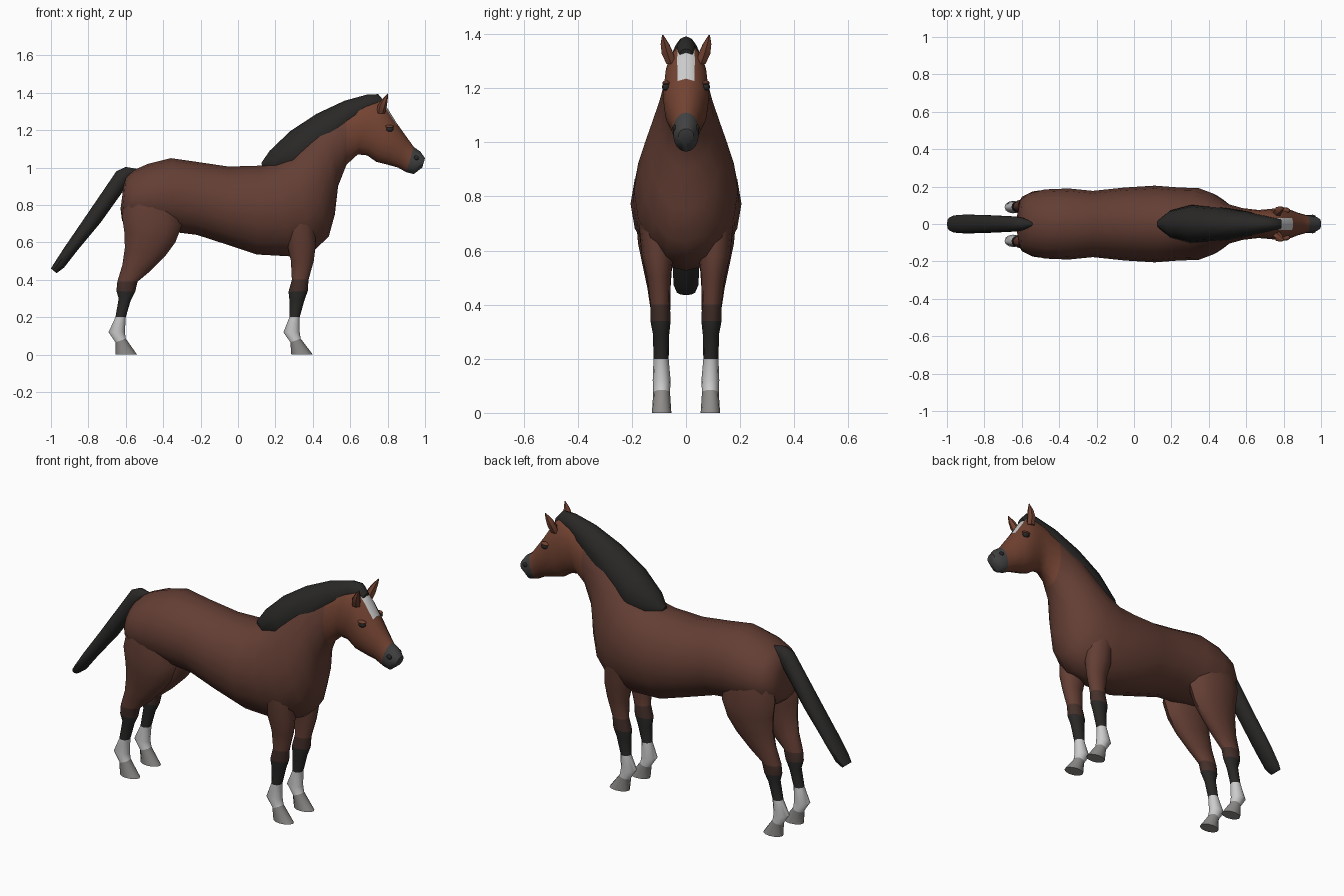
import bpy, bmesh
from math import sin, cos, pi, radians
from mathutils import Vector


def mat(name, *rgb):
    m = bpy.data.materials.new(name)
    m.diffuse_color = (*rgb, 1)
    return m


coat = mat("coat", 0.125, 0.048, 0.034)
face = mat("face_coat", 0.17, 0.056, 0.032)
shade = mat("dark_coat", 0.06, 0.03, 0.024)
black = mat("black_hair", 0.022, 0.021, 0.02)
grey = mat("muzzle_grey", 0.055, 0.055, 0.055)
white = mat("white", 0.6, 0.6, 0.6)
horn = mat("hoof_grey", 0.27, 0.26, 0.25)


def finish(name, bm, mats, mirror=False, angle=50):
    bmesh.ops.recalc_face_normals(bm, faces=bm.faces[:])
    me = bpy.data.meshes.new(name)
    bm.to_mesh(me)
    bm.free()
    for m in mats:
        me.materials.append(m)
    for p in me.polygons:
        p.use_smooth = True
    me.set_sharp_from_angle(angle=radians(angle))
    ob = bpy.data.objects.new(name, me)
    bpy.context.collection.objects.link(ob)
    if mirror:
        mod = ob.modifiers.new("mirror", "MIRROR")
        mod.use_axis = (False, True, False)
        mod.use_mirror_merge = False
    return ob


def loft(name, sections, mats, spans=None, n=16, mirror=False, belly=1.0, patch=None):
    """Section: (x, z) of one end, (x, z) of the other, half width, y centre."""
    bm = bmesh.new()
    rings = []
    for s in sections:
        xa, za, xb, zb, w = s[:5]
        yc = s[5] if len(s) > 5 else 0
        c = Vector(((xa + xb) / 2, yc, (za + zb) / 2))
        u = Vector(((xa - xb) / 2, 0, (za - zb) / 2))
        if belly < 1:            # half profile: second end marks the widest line
            c, u = Vector((xb, yc, zb)), u * 2
        ring = []
        for i in range(n):
            a = 2 * pi * i / n
            k = cos(a) if cos(a) > 0 else cos(a) * belly
            ring.append(bm.verts.new(c + u * k + Vector((0, w * sin(a), 0))))
        rings.append(ring)
    for j, (r, q) in enumerate(zip(rings, rings[1:])):
        for i in range(n):
            f = bm.faces.new((r[i], r[(i + 1) % n], q[(i + 1) % n], q[i]))
            f.material_index = spans[j] if spans else 0
            if patch and j in patch[0] and i in (0, n - 1):
                f.material_index = patch[1]
    bm.faces.new(rings[0]).material_index = spans[0] if spans else 0
    bm.faces.new(rings[-1]).material_index = spans[-1] if spans else 0
    return finish(name, bm, mats, mirror)


# Torso, neck and head: one skin from rump to muzzle, with the forehead blaze
loft("body_and_head", [
    (-.612, .90, -.628, .78, .06),
    (-.600, .95, -.620, .715, .125),
    (-.56, .985, -.575, .68, .162),
    (-.48, 1.02, -.47, .665, .185),
    (-.36, 1.05, -.34, .655, .190),
    (-.22, 1.03, -.22, .640, .177),
    (-.05, 1.005, -.05, .585, .195),
    (.12, 1.01, .10, .535, .205),
    (.20, 1.03, .28, .525, .195),
    (.28, 1.08, .41, .56, .192),
    (.35, 1.16, .485, .63, .165),
    (.41, 1.22, .518, .75, .135),
    (.48, 1.27, .535, .90, .105),
    (.58, 1.32, .58, 1.015, .085),
    (.69, 1.36, .64, 1.07, .075),
    (.76, 1.365, .69, 1.065, .080),
    (.80, 1.315, .74, 1.03, .086),
    (.85, 1.235, .80, 1.015, .080),
    (.90, 1.165, .855, 1.00, .060),
    (.94, 1.11, .90, .975, .048),
    (.975, 1.085, .94, .965, .047),
    (1.0, 1.05, .985, 1.00, .028),
], [coat, face, grey, white], [0] * 13 + [1] * 6 + [2] * 2, patch=((15, 16), 3))

# Mane: half-round crest draped on the neck
loft("mane", [
    (.125, 1.025, .13, 1.005, .02),
    (.17, 1.09, .20, 1.00, .075),
    (.28, 1.195, .31, 1.035, .104),
    (.42, 1.287, .45, 1.15, .093),
    (.57, 1.357, .60, 1.265, .068),
    (.69, 1.39, .70, 1.325, .045),
    (.75, 1.392, .765, 1.335, .034),
    (.79, 1.345, .785, 1.325, .024),
], [black], n=12, belly=0.25)

# Tail
loft("tail", [
    (-.535, .992, -.56, .965, .012),
    (-.60, 1.003, -.595, .90, .036),
    (-.65, .98, -.61, .88, .042),
    (-.80, .76, -.735, .705, .049),
    (-.93, .57, -.86, .555, .053),
    (-.985, .485, -.93, .465, .048),
    (-1.0, .46, -.97, .435, .035),
], [black], n=10)

# Legs: coat, darker knee, black cannon, white sock, hoof
leg_mats = [coat, shade, black, white, horn]
loft("hind_legs", [
    (-.32, .80, -.60, .84, .065, .105),
    (-.30, .69, -.62, .74, .078, .107),
    (-.335, .60, -.607, .65, .070, .107),
    (-.39, .525, -.605, .57, .055, .106),
    (-.47, .445, -.618, .48, .043, .10),
    (-.537, .39, -.645, .39, .037, .095),
    (-.55, .335, -.65, .34, .035, .094),
    (-.575, .285, -.638, .30, .028, .092),
    (-.60, .20, -.655, .20, .028, .092),
    (-.605, .12, -.692, .12, .033, .09),
    (-.60, .085, -.655, .065, .031, .09),
    (-.54, 0, -.655, 0, .036, .09),
], leg_mats, [0] * 5 + [1, 2, 2, 3, 3, 4], n=12, mirror=True)

loft("front_legs", [
    (.41, .72, .25, .70, .065, .11),
    (.415, .58, .265, .58, .058, .105),
    (.405, .50, .283, .50, .043, .10),
    (.377, .40, .288, .40, .036, .095),
    (.373, .34, .27, .335, .037, .094),
    (.355, .29, .275, .29, .030, .092),
    (.330, .20, .275, .20, .028, .092),
    (.330, .12, .243, .12, .033, .09),
    (.335, .085, .28, .065, .031, .09),
    (.40, 0, .285, 0, .036, .09),
], leg_mats, [0, 0, 0, 1, 2, 2, 3, 3, 4], n=12, mirror=True)

# Ears: leaf-shaped, leaning out and forward
loft("ears", [
    (.785, 1.29, .74, 1.29, .020, .055),
    (.795, 1.325, .747, 1.33, .025, .068),
    (.80, 1.36, .77, 1.365, .018, .078),
    (.803, 1.395, .80, 1.396, .003, .086),
], [face], n=6, mirror=True)


def bead(name, loc, size, material):
    bm = bmesh.new()
    bmesh.ops.create_uvsphere(bm, u_segments=10, v_segments=6, radius=1)
    bmesh.ops.scale(bm, vec=size, verts=bm.verts[:])
    bmesh.ops.translate(bm, vec=loc, verts=bm.verts[:])
    finish(name, bm, [material], mirror=True)


# Eyes, brow lids and nostrils
bead("eyes", (.812, .074, 1.205), (.021, .015, .014), black)
bead("eyelids", (.81, .073, 1.219), (.026, .015, .009), face)
bead("nostrils", (.955, .042, 1.052), (.015, .008, .013), black)
